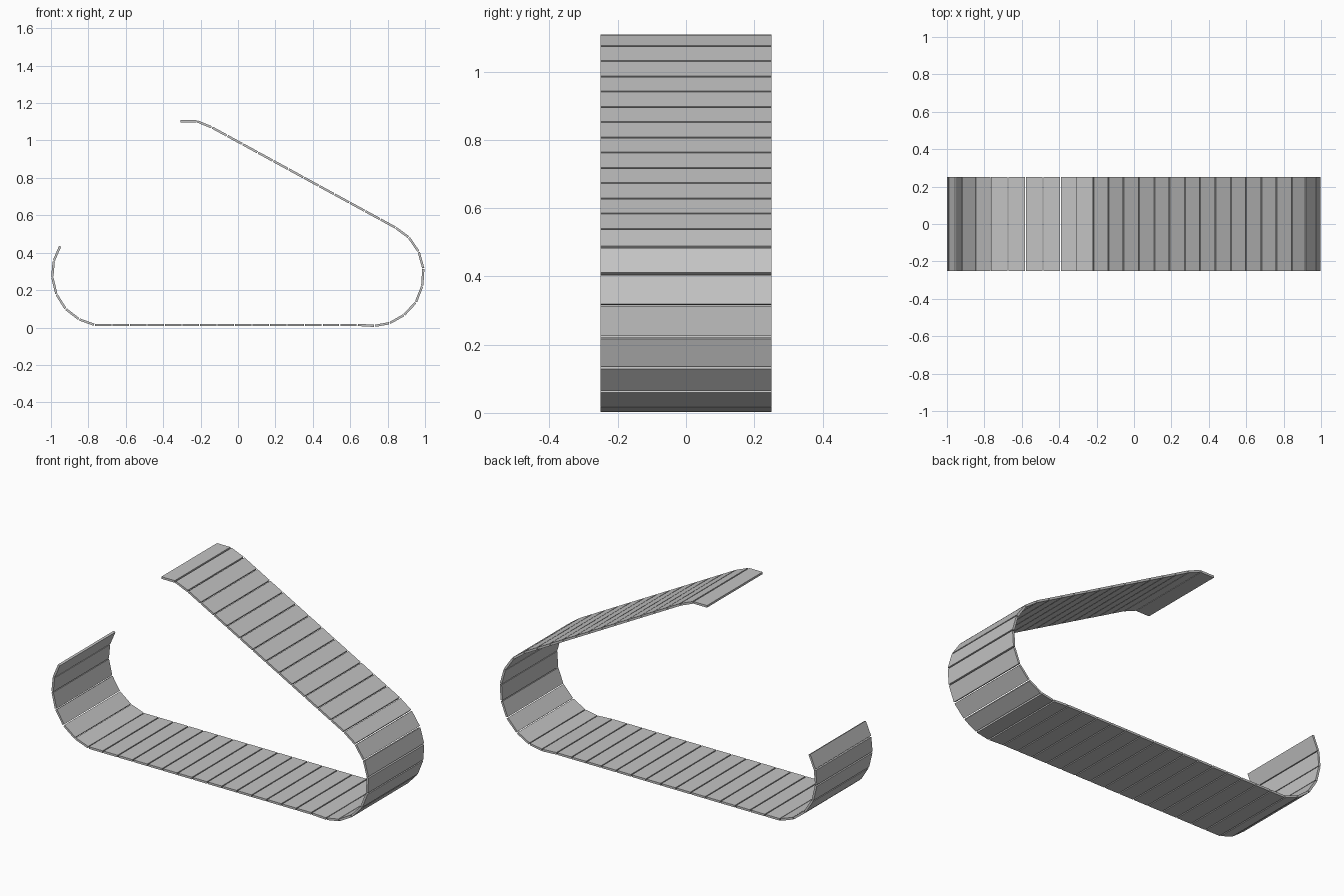
import bpy
import math
from mathutils import Vector

cube = bpy.data.objects.get("Cube")
if cube:
    bpy.data.objects.remove(cube, do_unlink=True)

WIDTH, THICK, GAP = 0.5, 0.012, 0.006

grey = bpy.data.materials.new("plain_grey")
grey.use_nodes = True
COLOUR = (0.55, 0.55, 0.55, 1)
grey.diffuse_color = COLOUR
grey.node_tree.nodes["Principled BSDF"].inputs["Base Color"].default_value = COLOUR


def straight(start, end, count):
    """Evenly spaced hinge points from start up to, not including, end."""
    a, b = Vector(start), Vector(end)
    return [a.lerp(b, i / count) for i in range(count)]


def add_link(name, a, b):
    """One flat track plate between two hinge points in the x-z plane."""
    d, mid = b - a, (a + b) / 2
    bpy.ops.mesh.primitive_cube_add(size=1, location=(mid.x, 0, mid.y))
    link = bpy.context.object
    link.name = name
    link.scale = (d.length - GAP, WIDTH, THICK)
    link.rotation_euler.y = -math.atan2(d.y, d.x)
    link.data.materials.append(grey)


# Hinge points of the open belt: left curl, floor run, right bend, ramp, top lip
left_curl = [(-0.95, 0.437), (-0.985, 0.356), (-0.993, 0.27),
             (-0.971, 0.178), (-0.922, 0.10), (-0.85, 0.044)]
floor_start, floor_end = (-0.767, 0.014), (0.731, 0.014)
right_bend = [(0.731, 0.009), (0.81, 0.023), (0.888, 0.067), (0.951, 0.135),
              (0.985, 0.222), (0.991, 0.315), (0.966, 0.405), (0.913, 0.482)]
ramp_start, ramp_end = (0.842, 0.534), (-0.14, 1.07)
top_lip = [(-0.14, 1.07), (-0.22, 1.103), (-0.31, 1.103)]

path = [Vector(p) for p in left_curl]
path += straight(floor_start, floor_end, 16)
path += [Vector(p) for p in right_bend]
path += straight(ramp_start, ramp_end, 12)
path += [Vector(p) for p in top_lip]

# Track plates
for i, (a, b) in enumerate(zip(path, path[1:])):
    add_link(f"track_link_{i + 1}", a, b)
